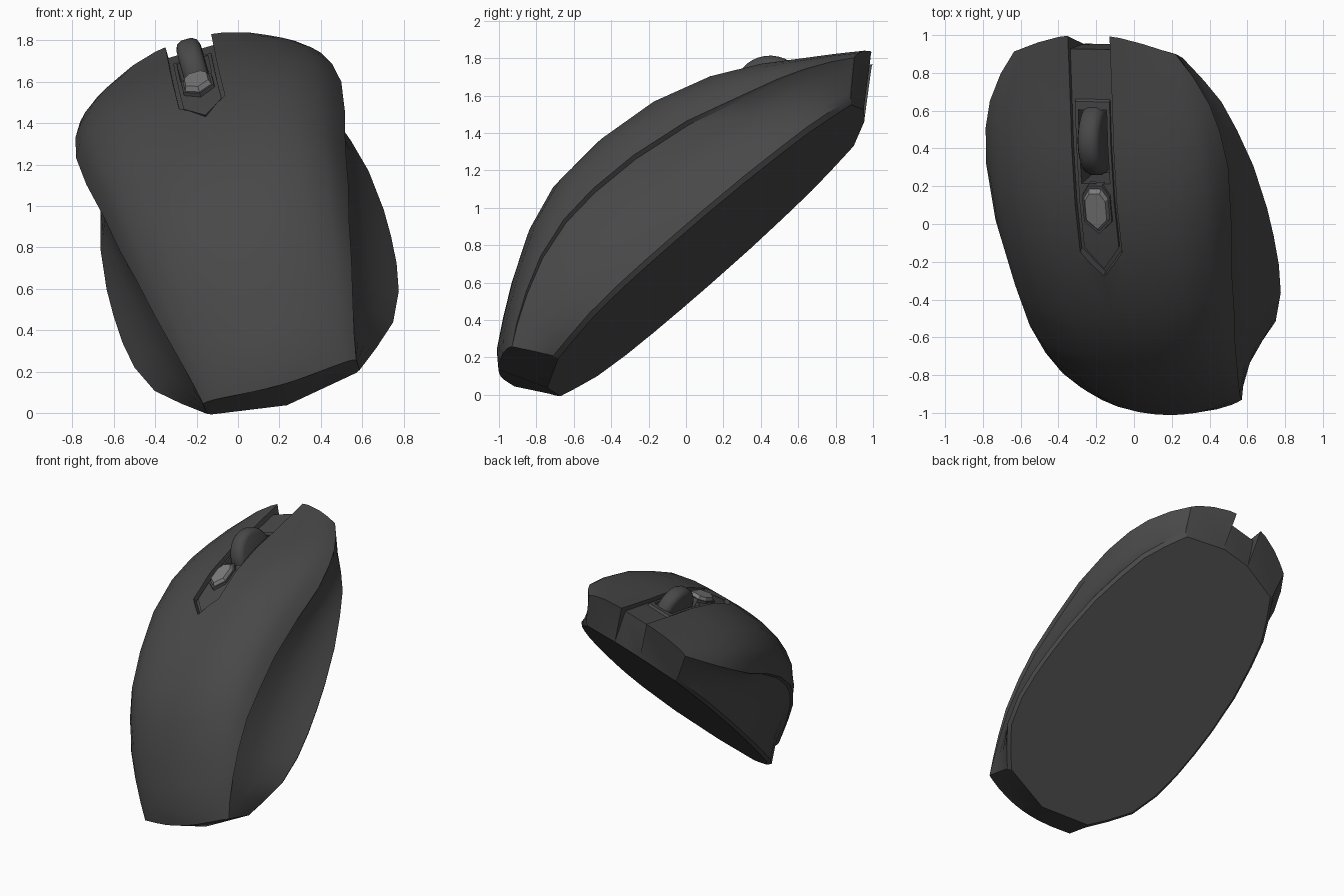
import bpy, bmesh, math
from mathutils import Vector, Matrix

if "Cube" in bpy.data.objects:
    bpy.data.objects.remove(bpy.data.objects["Cube"])

# Local frame of the tilted mouse: u = sideways, f = forward, n = up from its base
u = Vector((0.961, -0.016, 0.276)).normalized()
f = Vector((-0.172, 0.747, 0.642))
f = (f - u * f.dot(u)).normalized()
n = u.cross(f)
FRAME = Matrix((u, f, n)).transposed().to_4x4()
FRAME.translation = Vector((0.066, 0, 0.675))


def material(name, g):
    m = bpy.data.materials.new(name)
    m.diffuse_color = (g, g, g, 1)
    m.use_nodes = True
    m.node_tree.nodes["Principled BSDF"].inputs["Base Color"].default_value = m.diffuse_color
    return m


DARK, LIGHT = material("dark_plastic", 0.065), material("light_plastic", 0.2)


def finish(name, bm, mat=DARK, local=None):
    bmesh.ops.remove_doubles(bm, verts=bm.verts, dist=1e-5)
    bmesh.ops.recalc_face_normals(bm, faces=bm.faces)
    me = bpy.data.meshes.new(name)
    bm.to_mesh(me)
    bm.free()
    ob = bpy.data.objects.new(name, me)
    bpy.context.collection.objects.link(ob)
    me.materials.append(mat)
    ob.matrix_world = FRAME @ (local or Matrix())
    return ob


def select(ob):
    bpy.ops.object.select_all(action='DESELECT')
    ob.select_set(True)
    bpy.context.view_layer.objects.active = ob


def smooth(ob, angle=28):
    select(ob)
    bpy.ops.object.shade_smooth_by_angle(angle=math.radians(angle))


def cut(ob, cutter):
    bpy.context.view_layer.update()
    mod = ob.modifiers.new("cut", 'BOOLEAN')
    mod.operation, mod.solver, mod.object = 'DIFFERENCE', 'EXACT', cutter
    select(ob)
    bpy.ops.object.modifier_apply(modifier=mod.name)
    cutter.hide_render = True
    cutter.hide_set(True)


# Body stations: ridge (f, n), shell edge (f, width, n), base (f, width)
STATIONS = [
    (-1.12, .25, -1.05, .385, .21, -.92, .385),
    (-1.06, .33, -.95, .41, .285, -.80, .49),
    (-.93, .43, -.80, .45, .375, -.655, .60),
    (-.766, .545, -.62, .495, .46, -.45, .665),
    (-.53, .685, -.40, .535, .52, -.25, .69),
    (-.28, .775, -.18, .575, .535, -.05, .698),
    (.05, .80, .10, .607, .522, .15, .697),
    (.40, .765, .43, .65, .465, .45, .675),
    (.72, .665, .743, .667, .37, .70, .63),
    (1.0, .525, .95, .645, .315, .90, .58),
    (1.2, .40, 1.10, .605, .27, 1.05, .51),
    (1.38, .295, 1.25, .53, .22, 1.14, .46),
    (1.53, .21, 1.37, .444, .175, 1.21, .42)]
SECTION = [(0, 1), (.18, .99), (.38, .955), (.65, .83), (.85, .55), (.94, .3), (1, 0)]


def half_section(i):
    ft, h, fe, we, ne, fb, wb = STATIONS[i]
    pts = [(we * t, ft + (fe - ft) * t * t, ne + (h - ne) * v) for t, v in SECTION]
    k = math.sin(math.pi * i / (len(STATIONS) - 1))
    wl, nl = we - .022 * k, ne - .02 * k          # undercut lip below the shell
    pts.append((wl, fe, nl))
    for s in (.3, .6, .85):                       # concave grip side
        w = wl + (wb - wl) * s - .045 * k * math.sin(math.pi * s)
        pts.append((w, fe + (fb - fe) * s, nl + (.03 - nl) * s))
    pts += [(wb, fb, .025), (wb - .02, fb * .985, 0), (0, fb * 1.08, 0)]
    return pts


bm = bmesh.new()
for side in (1, -1):
    rows = [[bm.verts.new((side * x, y, z)) for x, y, z in half_section(i)]
            for i in range(len(STATIONS))]
    for a, b in zip(rows, rows[1:]):
        for j in range(len(a) - 1):
            bm.faces.new((a[j], a[j + 1], b[j + 1], b[j]))
    bm.faces.new(rows[0])
    bm.faces.new(rows[-1])
body = finish("body_shell", bm)


def strip(name, stations):
    """Closed channel-shaped block: (half width, lower f, lower n, upper f, upper n)."""
    b = bmesh.new()
    rings = [[b.verts.new(p) for p in ((-w, fl, nl), (w, fl, nl), (w, fu, nu), (-w, fu, nu))]
             for w, fl, nl, fu, nu in stations]
    for p, q in zip(rings, rings[1:]):
        for j in range(4):
            k = (j + 1) % 4
            b.faces.new((p[j], p[k], q[k], q[j]))
    b.faces.new(rings[0])
    b.faces.new(rings[-1])
    return finish(name, b)


# Recessed pointed channel, open at the front
cutter = strip("channel_cutter", [
    (.003, .32, .735, .32, 1), (.115, .46, .705, .46, 1), (.115, .72, .62, .72, 1),
    (.115, 1.0, .48, 1.0, 1), (.115, 1.2, .355, 1.2, 1), (.115, 1.43, .215, 1.8, .7),
    (.115, 1.24, -.05, 1.8, -.05)])
cut(body, cutter)

# Raised panel inside the channel
panel = strip("centre_panel", [
    (.003, .355, .70, .355, .752), (.095, .475, .67, .475, .72), (.095, .72, .59, .72, .64),
    (.095, 1.0, .45, 1.0, .50), (.095, 1.2, .325, 1.2, .375)])

# Wheel well
b = bmesh.new()
bmesh.ops.create_cube(b, size=1, matrix=Matrix.Translation((0, .99, .5))
                      @ Matrix.Rotation(math.radians(-28), 4, 'X')
                      @ Matrix.Diagonal((.156, .40, .5, 1)))
well = finish("well_cutter", b)
cut(body, well)
cut(panel, well)
smooth(body)
smooth(panel)

# Scroll wheel: rounded tyre profile spun about the sideways axis
b = bmesh.new()
prof = [(-.06, 0), (-.06, .15), (-.05, .175), (-.025, .19), (.025, .19), (.05, .175), (.06, .15), (.06, 0)]
vs = [b.verts.new((x, 0, r)) for x, r in prof]
es = [b.edges.new(p) for p in zip(vs, vs[1:])]
bmesh.ops.spin(b, geom=vs + es, cent=(0, 0, 0), axis=(1, 0, 0), angle=math.tau,
               steps=32, use_duplicate=False)
smooth(finish("scroll_wheel", b, DARK, Matrix.Translation((0, .99, .438))), 40)


# Hexagonal button with bevelled top, on a dark collar
def hexagon(name, scale, z0, z1, inset, mat):
    b = bmesh.new()
    out = [(0, -.125), (.07, -.06), (.07, .07), (.035, .125), (-.035, .125), (-.07, .07), (-.07, -.06)]
    rings = [[b.verts.new((x * s, y * s, z)) for x, y in out]
             for s, z in ((scale, z0), (scale, (z0 + z1) / 2), (scale * inset, z1))]
    for p, q in zip(rings, rings[1:]):
        for j in range(7):
            k = (j + 1) % 7
            b.faces.new((p[j], p[k], q[k], q[j]))
    b.faces.new(rings[0])
    b.faces.new(rings[-1])
    return finish(name, b, mat, Matrix.Translation((0, .685, .652))
                  @ Matrix.Rotation(math.radians(-21), 4, 'X'))


hexagon("button_collar", 1.12, -.04, .012, .97, DARK)
hexagon("mode_button", 1.0, -.03, .035, .8, LIGHT)
